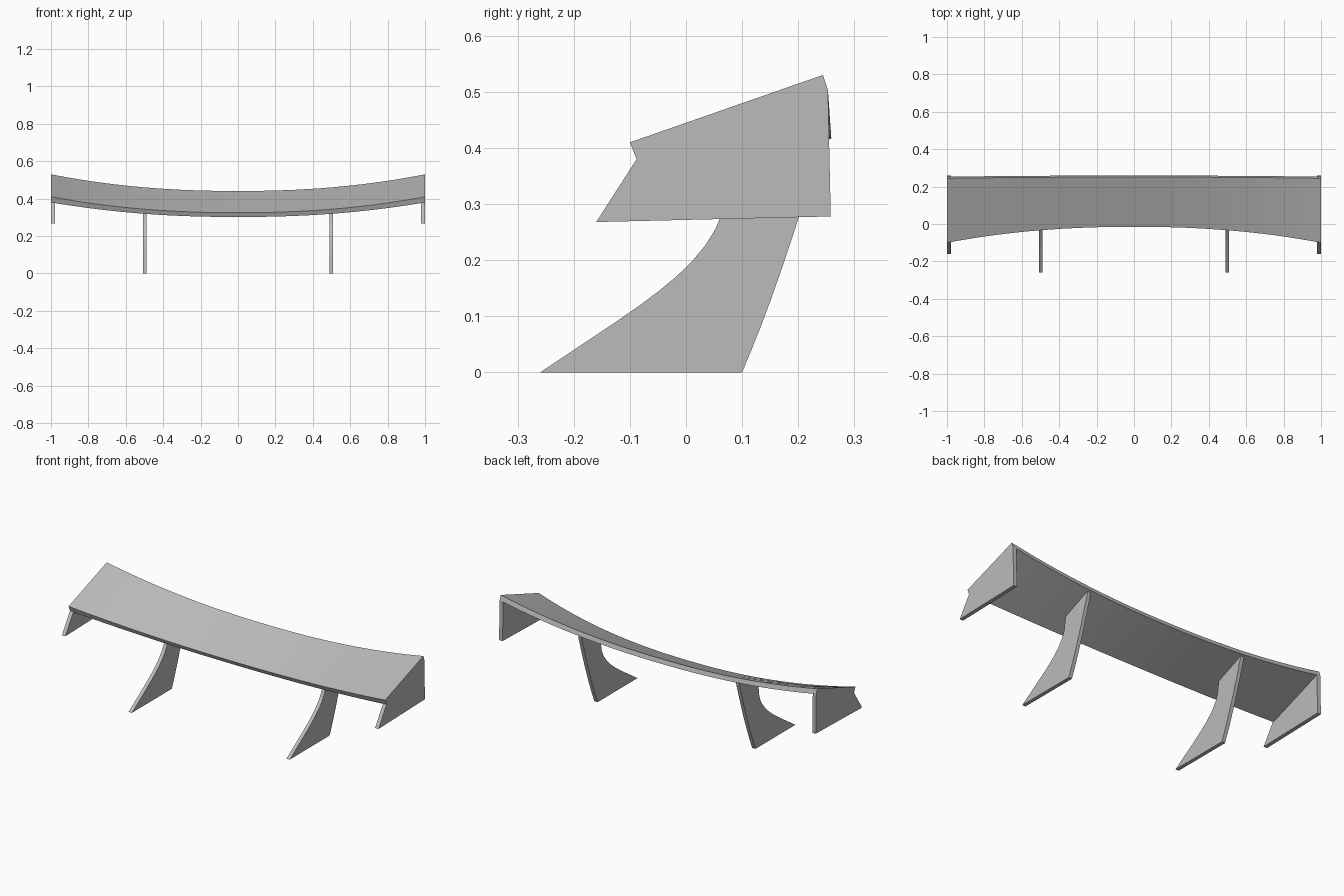
import bpy
import bmesh
import math

cube = bpy.data.objects.get("Cube")
if cube:
    bpy.data.objects.remove(cube, do_unlink=True)

grey = bpy.data.materials.new("plain grey")
grey.use_nodes = True
colour = (0.5, 0.5, 0.5, 1)
grey.diffuse_color = colour
grey.node_tree.nodes["Principled BSDF"].inputs["Base Color"].default_value = colour


def loft(name, sections):
    """Join matching closed (x, y, z) sections into a capped solid."""
    bm = bmesh.new()
    rings = [[bm.verts.new(p) for p in s] for s in sections]
    n = len(rings[0])
    for a, b in zip(rings, rings[1:]):
        for i in range(n):
            j = (i + 1) % n
            bm.faces.new((a[i], a[j], b[j], b[i]))
    bm.faces.new(rings[0])
    bm.faces.new(rings[-1])
    bmesh.ops.recalc_face_normals(bm, faces=bm.faces)
    mesh = bpy.data.meshes.new(name)
    bm.to_mesh(mesh)
    bm.free()
    mesh.materials.append(grey)
    obj = bpy.data.objects.new(name, mesh)
    bpy.context.collection.objects.link(obj)
    bpy.ops.object.select_all(action="DESELECT")
    obj.select_set(True)
    bpy.context.view_layer.objects.active = obj
    bpy.ops.object.shade_smooth_by_angle(angle=math.radians(20))
    return obj


def slab(name, profile, x0, x1):
    return loft(name, [[(x, y, z) for y, z in profile] for x in (x0, x1)])


def bezier(p0, p1, p2, p3, steps=10):
    pts = []
    for k in range(steps + 1):
        t = k / steps
        w = ((1 - t) ** 3, 3 * t * (1 - t) ** 2, 3 * t * t * (1 - t), t ** 3)
        pts.append(tuple(sum(c * p[a] for c, p in zip(w, (p0, p1, p2, p3)))
                         for a in (0, 1)))
    return pts


# Wing blade: the centre section blends into the raised, deeper tips
centre = [(-0.015, 0.325), (0.251, 0.441), (0.259, 0.417), (-0.004, 0.302)]
tip = [(-0.10, 0.41), (0.244, 0.53), (0.253, 0.503), (-0.088, 0.38)]


def blade_section(x):
    t = abs(x) ** 2.2
    return [(x, a[0] + (b[0] - a[0]) * t, a[1] + (b[1] - a[1]) * t)
            for a, b in zip(centre, tip)]


steps = 32
loft("wing_blade", [blade_section(-1 + 2 * i / steps) for i in range(steps + 1)])

# Swept support profile, its top buried in the blade
support = bezier((-0.26, 0), (-0.09, 0.115), (0.03, 0.18), (0.065, 0.285))
support += [(0.075, 0.365), (0.247, 0.437)]
support += bezier((0.243, 0.415), (0.205, 0.285), (0.16, 0.14), (0.1, 0))

# End plate profile, meeting the underside of the blade tip
end_plate = [(-0.16, 0.268), (0.258, 0.278), (0.253, 0.503), (-0.088, 0.38)]

for side, s in (("left", 1), ("right", -1)):
    slab(side + "_support", support, s * 0.488, s * 0.509)
    slab(side + "_end_plate", end_plate, s * 0.978, s * 1.0)
